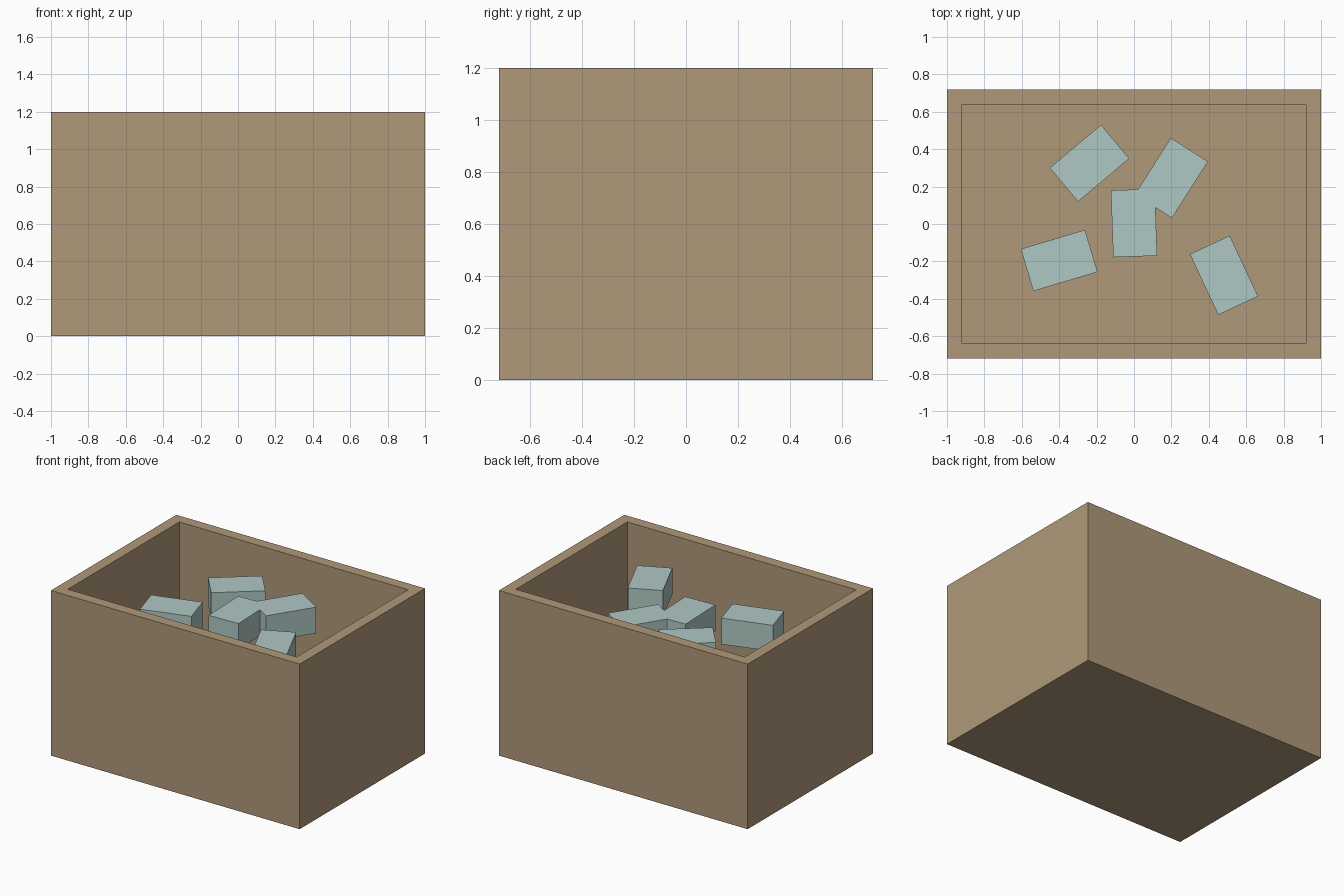
import bpy
import bmesh
from math import radians
from mathutils import Matrix, Vector

default_cube = bpy.data.objects.get("Cube")
if default_cube:
    bpy.data.objects.remove(default_cube, do_unlink=True)


def make_material(name, colour):
    material = bpy.data.materials.new(name)
    material.use_nodes = True
    material.diffuse_color = (*colour, 1)
    shader = next(n for n in material.node_tree.nodes if n.type == "BSDF_PRINCIPLED")
    shader.inputs["Base Color"].default_value = (*colour, 1)
    shader.inputs["Roughness"].default_value = 0.8
    return material


def add_box(bm, size):
    bmesh.ops.create_cube(bm, size=1, matrix=Matrix.Diagonal((*size, 1)))


def finish(bm, name, material, location, turn=0):
    mesh = bpy.data.meshes.new(name)
    bm.normal_update()
    bm.to_mesh(mesh)
    bm.free()
    mesh.materials.append(material)
    part = bpy.data.objects.new(name, mesh)
    part.location = location
    part.rotation_euler.z = radians(turn)
    bpy.context.collection.objects.link(part)
    return part


brown = make_material("cardboard brown", (0.43, 0.315, 0.195))
pale_teal = make_material("pale teal", (0.43, 0.58, 0.55))

# Open container: inset the top face for the rim, then sink it to the floor
WALL = 0.08
HEIGHT = 1.2
bm = bmesh.new()
add_box(bm, (2, 1.44, HEIGHT))
bm.normal_update()
top = max(bm.faces, key=lambda f: f.calc_center_median().z)
bmesh.ops.inset_individual(bm, faces=[top], thickness=WALL, use_even_offset=True)
sunk = bmesh.ops.extrude_discrete_faces(bm, faces=[top])["faces"]
floor_verts = list({v for f in sunk for v in f.verts})
bmesh.ops.translate(bm, verts=floor_verts, vec=Vector((0, 0, WALL - HEIGHT)))
finish(bm, "open_container", brown, (0, 0, HEIGHT / 2))

# Loose blocks, all with level tops: x, y, turn in degrees
BLOCK = (0.235, 0.358, 0.19)
BLOCK_TOP = 1.05
blocks = {
    "centre_block": (0, 0.005, 2),
    "back_left_block": (0.2, 0.246, -32.5),
    "back_right_block": (-0.238, 0.325, -50),
    "front_right_block": (-0.4, -0.195, -73.4),
    "front_left_block": (0.481, -0.274, 25),
}
for name, (x, y, turn) in blocks.items():
    bm = bmesh.new()
    add_box(bm, BLOCK)
    finish(bm, name, pale_teal, (x, y, BLOCK_TOP - BLOCK[2] / 2), turn)
